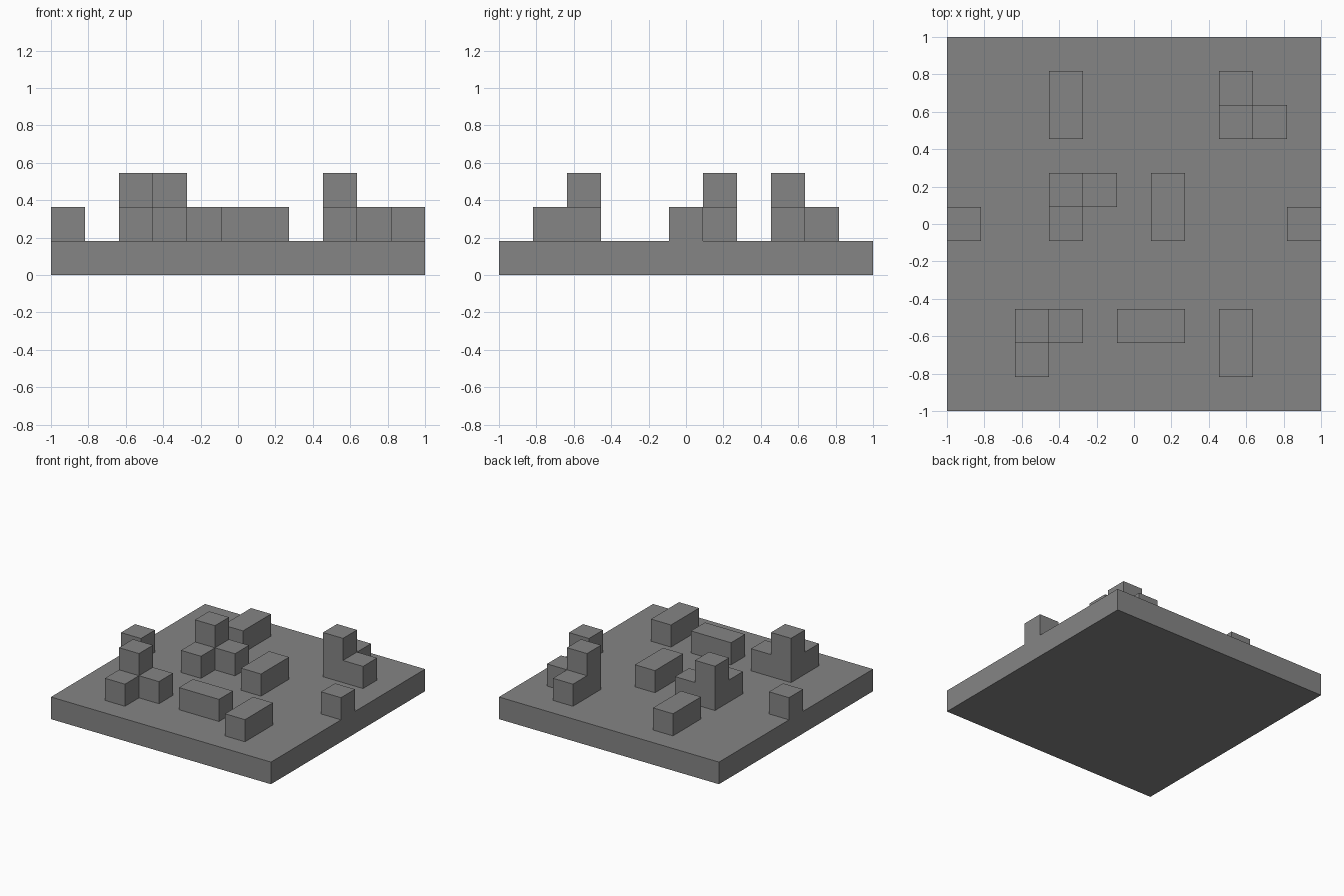
import bpy
import bmesh
from mathutils import Vector

if "Cube" in bpy.data.objects:
    bpy.data.objects.remove(bpy.data.objects["Cube"], do_unlink=True)

CELLS = 11              # cells along each side of the base
UNIT = 2 / CELLS        # size of one cell
GREY = (0.235, 0.235, 0.235, 1)

stone = bpy.data.materials.new("mid grey")
stone.use_nodes = True
stone.diffuse_color = GREY
stone.node_tree.nodes["Principled BSDF"].inputs["Base Color"].default_value = GREY


def add_object(name, bm):
    mesh = bpy.data.meshes.new(name)
    bm.to_mesh(mesh)
    bm.free()
    mesh.materials.append(stone)
    obj = bpy.data.objects.new(name, mesh)
    bpy.context.collection.objects.link(obj)
    return obj


def cell_blocks(name, cells):
    """One closed solid made of unit cells, keeping only its outer faces."""
    cells = {Vector(c).freeze() for c in cells}
    bm = bmesh.new()
    for cell in cells:
        cube = bmesh.ops.create_cube(bm, size=1)["verts"]
        bm.normal_update()
        faces = {f for v in cube for f in v.link_faces}
        inner = [f for f in faces
                 if Vector([round(a + b) for a, b in zip(cell, f.normal)]).freeze() in cells]
        bmesh.ops.translate(bm, verts=cube, vec=cell + Vector((0.5, 0.5, 0.5)))
        bmesh.ops.delete(bm, geom=inner, context='FACES')
    bmesh.ops.remove_doubles(bm, verts=bm.verts, dist=0.001)
    # merge coplanar cell faces into clean flat sides
    bmesh.ops.dissolve_limit(bm, angle_limit=0.01, verts=bm.verts, edges=bm.edges)
    bmesh.ops.scale(bm, verts=bm.verts, vec=(UNIT, UNIT, UNIT))
    bmesh.ops.translate(bm, verts=bm.verts, vec=(-1, -1, 0))
    return add_object(name, bm)


def corner_tower(name, x, y, arm_x, arm_y):
    """Two-high corner with one low arm along x and one along y."""
    cell_blocks(name, [(x, y, 1), (x, y, 2), (x + arm_x, y, 1), (x, y + arm_y, 1)])


def bar(name, x, y, dx, dy):
    """Low block two cells long."""
    cell_blocks(name, [(x, y, 1), (x + dx, y + dy, 1)])


# Base slab
slab = bmesh.new()
bmesh.ops.create_cube(slab, size=1)
bmesh.ops.scale(slab, verts=slab.verts, vec=(2, 2, UNIT))
bmesh.ops.translate(slab, verts=slab.verts, vec=(0, 0, UNIT / 2))
add_object("base_slab", slab)

# Corner towers
corner_tower("front_tower", 2, 2, 1, -1)
corner_tower("middle_tower", 3, 6, 1, -1)
corner_tower("back_tower", 8, 8, 1, 1)

# Low bars
bar("back_bar", 3, 8, 0, 1)
bar("middle_bar", 6, 5, 0, 1)
bar("front_bar", 5, 2, 1, 0)
bar("front_left_bar", 8, 1, 0, 1)

# Single blocks flush with the side edges
for side, x in (("right", 0), ("left", CELLS - 1)):
    cell_blocks(side + "_edge_block", [(x, CELLS // 2, 1)])
